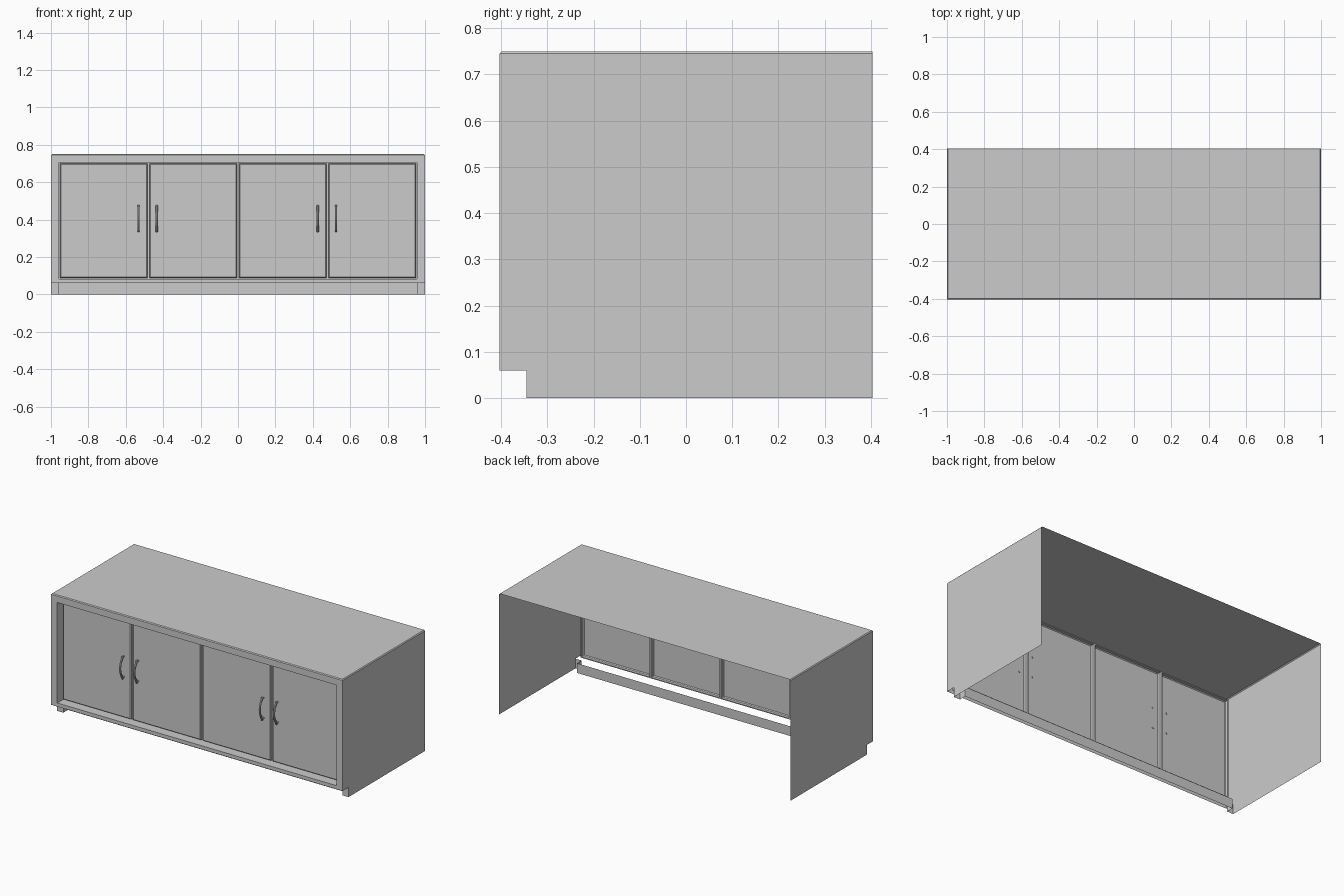
import bpy, bmesh, math

if "Cube" in bpy.data.objects:
    bpy.data.objects.remove(bpy.data.objects["Cube"])

FRONT, BACK, TOP = -0.403, 0.403, 0.75
KICK_H, KICK_Y = 0.06, -0.345
DOOR_Y, GROOVE_Y = -0.357, -0.335
OX, OZ0, OZ1 = 0.958, 0.082, 0.705   # door opening
CH = 0.005                            # worktop chamfer


def sheet(name, polys):
    """Thin sheet object from a list of polygons."""
    bm = bmesh.new()
    for p in polys:
        bm.faces.new([bm.verts.new(c) for c in p])
    bmesh.ops.remove_doubles(bm, verts=bm.verts, dist=1e-5)
    me = bpy.data.meshes.new(name)
    bm.to_mesh(me)
    bm.free()
    ob = bpy.data.objects.new(name, me)
    bpy.context.collection.objects.link(ob)
    return ob


def ring(x0, x1, z0, z1, y):
    return [(x0, y, z0), (x1, y, z0), (x1, y, z1), (x0, y, z1)]


def loft(rings, cap=False):
    """Quads joining successive rectangles, optionally capping the first."""
    polys = [rings[0]] if cap else []
    for a, b in zip(rings, rings[1:]):
        for i in range(4):
            j = (i + 1) % 4
            polys.append([a[i], a[j], b[j], b[i]])
    return polys


# Worktop with chamfered front and ends
zc = TOP - CH
a, b = [(-1, BACK, zc), (-1, FRONT, zc), (1, FRONT, zc), (1, BACK, zc)], \
       [(-1 + CH, BACK, TOP), (-1 + CH, FRONT + CH, TOP), (1 - CH, FRONT + CH, TOP), (1 - CH, BACK, TOP)]
sheet("worktop", [b] + [[a[i], a[i + 1], b[i + 1], b[i]] for i in range(3)])

# Side panels with toe notch, and the small plinth returns behind the notch
for s, side in ((-1, "left"), (1, "right")):
    prof = [(FRONT, KICK_H), (KICK_Y, KICK_H), (KICK_Y, 0), (BACK, 0), (BACK, zc), (FRONT, zc)]
    if s < 0:
        prof.reverse()
    sheet(side + "_side_panel", [[(s, y, z) for y, z in prof]])
    xi = s * 0.957
    sheet(side + "_plinth_return", [
        [(s, KICK_Y, 0), (xi, KICK_Y, 0), (xi, KICK_Y, KICK_H), (s, KICK_Y, KICK_H)],
        [(xi, KICK_Y, 0), (xi, -0.30, 0), (xi, -0.30, KICK_H), (xi, KICK_Y, KICK_H)]])

# Recessed toe kick
sheet("toe_kick", [ring(-0.957, 0.957, 0, KICK_H, -0.30)])

# Face frame with deep reveal around the opening
sheet("face_frame", loft([ring(-1, 1, KICK_H, zc, FRONT),
                          ring(-OX, OX, OZ0, OZ1, FRONT),
                          ring(-OX, OX, OZ0, OZ1, GROOVE_Y)]))

# Four doors: open-backed panels with chamfered edges
GAP, W = 0.012, 2 * OX / 4
DZ0, DZ1 = OZ0 + GAP / 2, OZ1 - GAP / 2
edges = []
for i in range(4):
    x0, x1 = -OX + i * W + GAP / 2, -OX + (i + 1) * W - GAP / 2
    edges.append((x0, x1))
    c = 0.005
    sheet(f"door_{i + 1}", loft([ring(x0 + c, x1 - c, DZ0 + c, DZ1 - c, DOOR_Y),
                                 ring(x0, x1, DZ0, DZ1, DOOR_Y + c),
                                 ring(x0, x1, DZ0, DZ1, GROOVE_Y)], cap=True))

# Groove backing between and around the doors
xs = [-OX] + [x for e in edges for x in e] + [OX]
strips = [ring(xs[k], xs[k + 1], DZ0, DZ1, GROOVE_Y) for k in range(0, len(xs), 2)]
strips += [ring(-OX, OX, OZ0, DZ0, GROOVE_Y), ring(-OX, OX, DZ1, OZ1, GROOVE_Y)]
sheet("door_groove_backing", strips)


# Bow handles with two mounting posts each
def tube(name, pts, r):
    cu = bpy.data.curves.new(name, 'CURVE')
    cu.dimensions = '3D'
    cu.bevel_depth, cu.bevel_resolution, cu.use_fill_caps = r, 2, True
    sp = cu.splines.new('POLY')
    sp.points.add(len(pts) - 1)
    for p, co in zip(sp.points, pts):
        p.co = (*co, 1)
    ob = bpy.data.objects.new(name, cu)
    bpy.context.collection.objects.link(ob)
    bpy.ops.object.select_all(action='DESELECT')
    ob.select_set(True)
    bpy.context.view_layer.objects.active = ob
    bpy.ops.object.convert(target='MESH')
    bpy.ops.object.shade_smooth_by_angle(angle=math.radians(40))


for i, x in enumerate((-0.532, -0.434, 0.426, 0.524)):
    arc = [(x, -0.371 - 0.024 * math.sin(math.pi * t / 12), 0.335 + 0.14 * t / 12) for t in range(13)]
    tube(f"handle_{i + 1}", arc, 0.006)
    for k, z in enumerate((0.342, 0.468)):
        tube(f"handle_{i + 1}_post_{k + 1}", [(x, -0.372, z), (x, -0.352, z)], 0.005)
